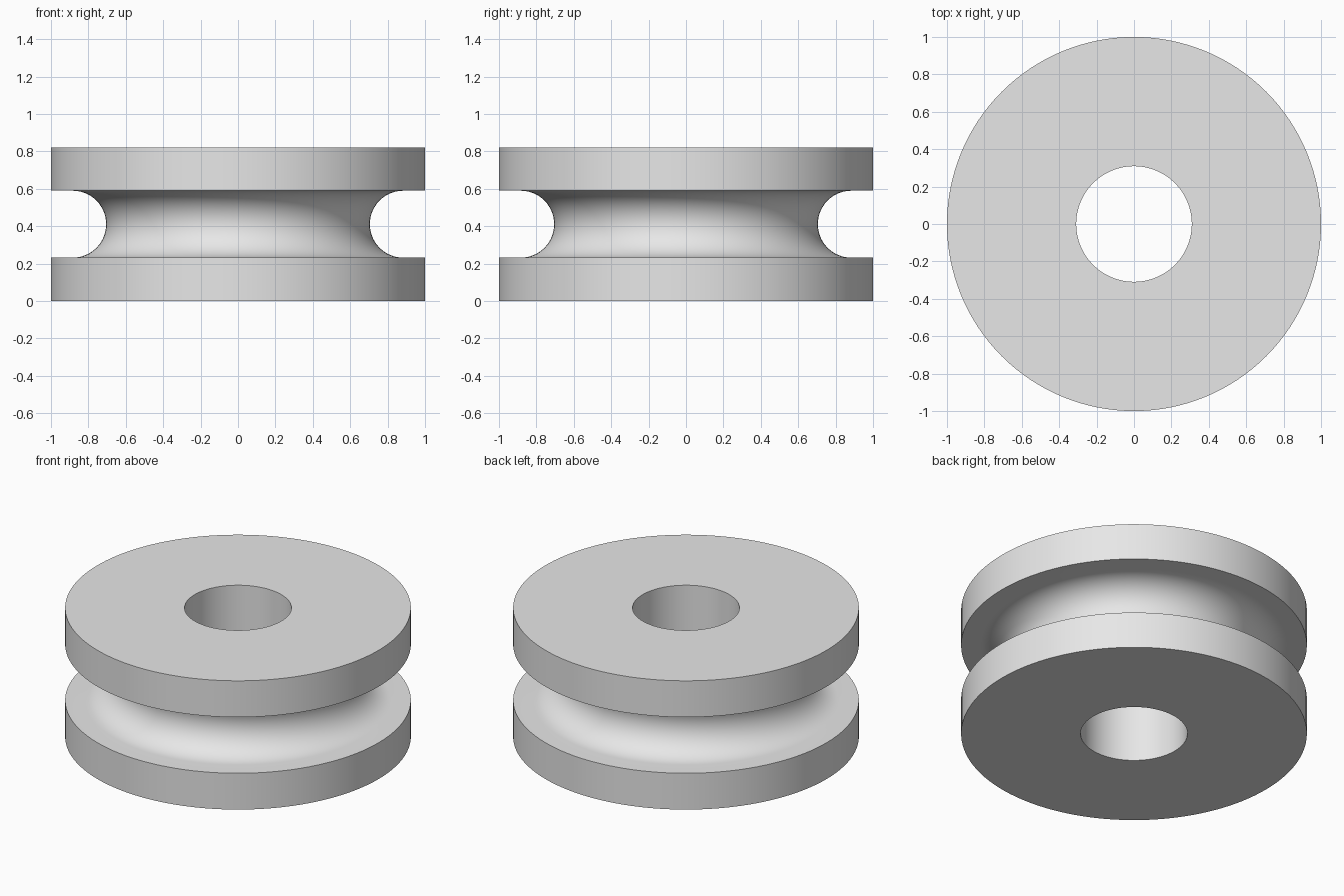
import bpy, bmesh, math
from mathutils import Matrix, Vector

if "Cube" in bpy.data.objects:
    bpy.data.objects.remove(bpy.data.objects["Cube"])

SEGMENTS = 128
HEIGHT, OUTER, BORE = 0.822, 1.0, 0.309
MID, GROOVE, GROOVE_CENTER = HEIGHT / 2, 0.179, 0.884
ARC_STEPS = 32

# Half section: bore, lower flange, round groove, upper flange
profile = [(BORE, 0), (OUTER, 0), (OUTER, MID - GROOVE)]
for i in range(ARC_STEPS + 1):
    a = math.pi * i / ARC_STEPS
    profile.append((GROOVE_CENTER - GROOVE * math.sin(a),
                    MID - GROOVE * math.cos(a)))
profile += [(OUTER, MID + GROOVE), (OUTER, HEIGHT), (BORE, HEIGHT)]

# Revolve the closed section around z
bm = bmesh.new()
rings = []
for s in range(SEGMENTS):
    turn = Matrix.Rotation(2 * math.pi * s / SEGMENTS, 3, 'Z')
    rings.append([bm.verts.new(turn @ Vector((r, 0, z))) for r, z in profile])
n = len(profile)
for s in range(SEGMENTS):
    a, b = rings[s], rings[(s + 1) % SEGMENTS]
    for k in range(n):
        j = (k + 1) % n
        bm.faces.new((a[k], b[k], b[j], a[j]))
bmesh.ops.recalc_face_normals(bm, faces=bm.faces)

mesh = bpy.data.meshes.new("grooved_wheel")
bm.to_mesh(mesh)
bm.free()
wheel = bpy.data.objects.new("grooved_wheel", mesh)
bpy.context.collection.objects.link(wheel)

# Plain grey colour
grey = bpy.data.materials.new("light_grey")
grey.diffuse_color = (0.8, 0.8, 0.8, 1)
grey.use_nodes = True
grey.node_tree.nodes["Principled BSDF"].inputs["Base Color"].default_value = grey.diffuse_color
mesh.materials.append(grey)

# Smooth walls with crisp rims
bpy.context.view_layer.objects.active = wheel
wheel.select_set(True)
bpy.ops.object.shade_smooth_by_angle(angle=math.radians(30))
